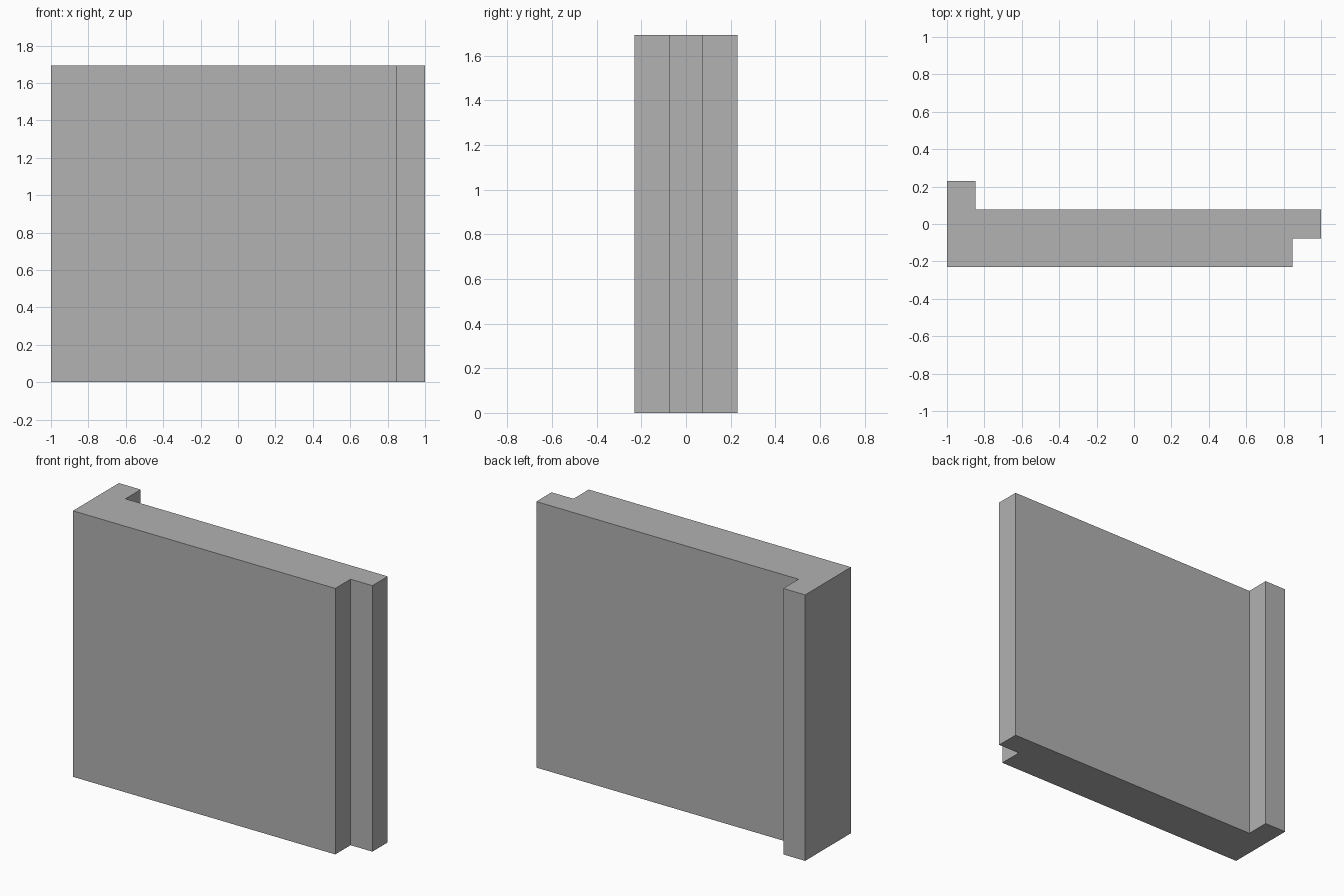
import bpy
import bmesh

# Remove the default object
cube = bpy.data.objects.get("Cube")
if cube:
    bpy.data.objects.remove(cube, do_unlink=True)

# Plain grey material
grey = bpy.data.materials.new("plain grey")
grey.use_nodes = True
colour = (0.445, 0.445, 0.445, 1)
grey.diffuse_color = colour
grey.node_tree.nodes["Principled BSDF"].inputs["Base Color"].default_value = colour

# Proportions follow a module of one thirteenth of the length
unit = 2 / 13
height = 11 * unit
half_length, half_depth = 1.0, 1.5 * unit
lap = half_length - unit      # where each step begins
mid = half_depth - unit       # depth left after each step

# Stepped plan: one half, then the same half turned 180 degrees
half = [(-half_length, -half_depth), (lap, -half_depth), (lap, -mid), (half_length, -mid)]
turned = [(half_length, mid), (-lap, mid), (-lap, half_depth), (-half_length, half_depth)]

# Extrude the plan upward into the panel
bm = bmesh.new()
base = bm.faces.new([bm.verts.new((x, y, 0)) for x, y in half + turned])
top = bmesh.ops.extrude_face_region(bm, geom=[base], use_keep_orig=True)["geom"]
bmesh.ops.translate(bm, vec=(0, 0, height),
                    verts=[v for v in top if isinstance(v, bmesh.types.BMVert)])
bmesh.ops.recalc_face_normals(bm, faces=bm.faces)

mesh = bpy.data.meshes.new("stepped_panel")
bm.to_mesh(mesh)
bm.free()
mesh.materials.append(grey)
panel = bpy.data.objects.new("stepped_panel", mesh)
bpy.context.collection.objects.link(panel)
